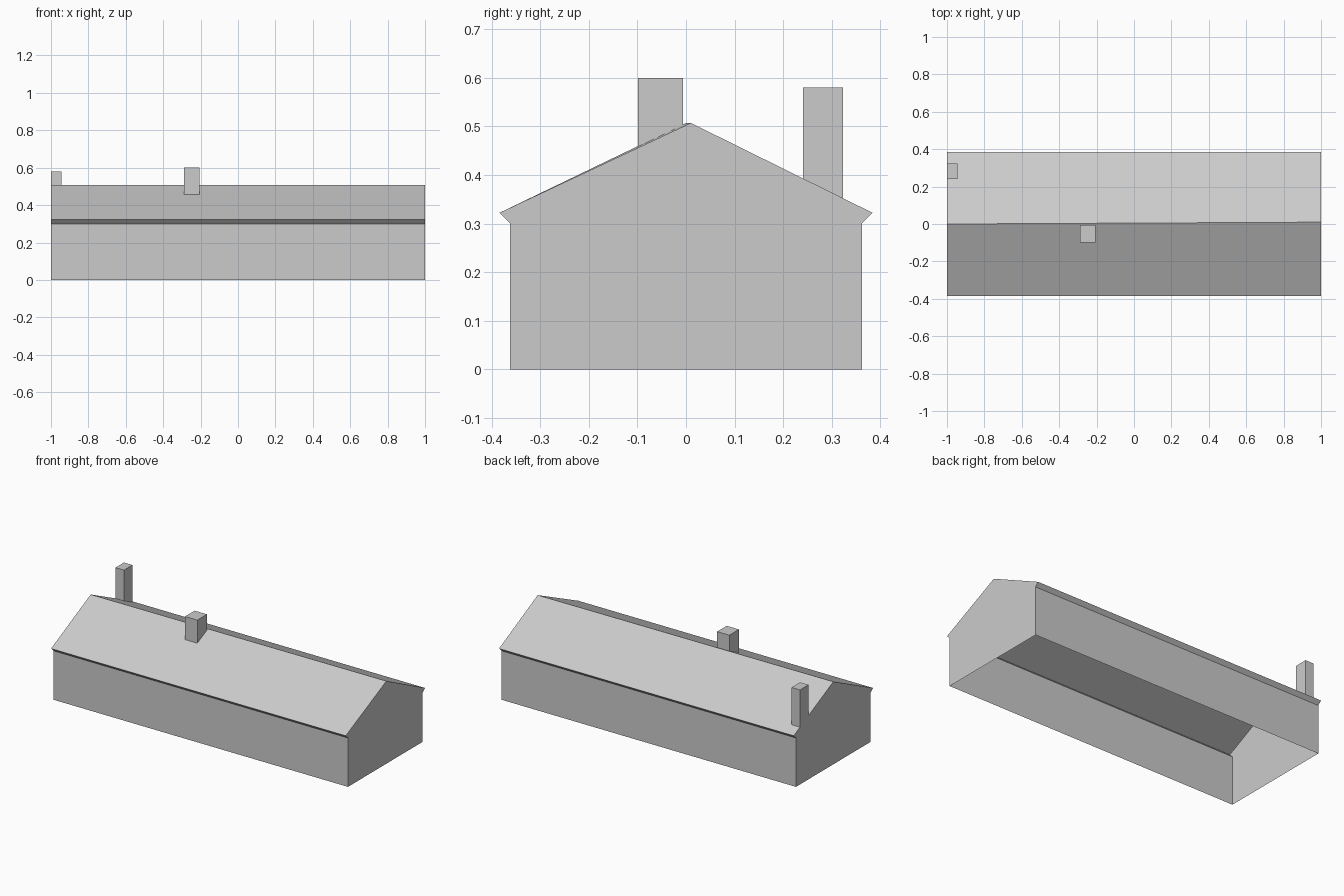
import bpy
import bmesh

if "Cube" in bpy.data.objects:
    bpy.data.objects.remove(bpy.data.objects["Cube"])

EAVE_Y, EAVE_Z = 0.384, 0.322
WALL_Y, WALL_Z = 0.362, 0.30
RIDGE_Z = 0.507


def make_object(name, bm):
    bmesh.ops.recalc_face_normals(bm, faces=bm.faces[:])
    mesh = bpy.data.meshes.new(name)
    bm.to_mesh(mesh)
    bm.free()
    obj = bpy.data.objects.new(name, mesh)
    bpy.context.collection.objects.link(obj)
    return obj


def ridge_y(x):
    # the ridge drifts very slightly along the length
    return 0.005 + 0.005 * x


def roof_z(x, y):
    r = ridge_y(x)
    t = (EAVE_Y - y) / (EAVE_Y - r) if y > r else (y + EAVE_Y) / (r + EAVE_Y)
    return EAVE_Z + t * (RIDGE_Z - EAVE_Z)


# House shell: gable profile at each end, joined by strips, open underneath
def house_shell():
    bm = bmesh.new()
    ends = []
    for x in (-1, 1):
        profile = [(-WALL_Y, 0), (-WALL_Y, WALL_Z), (-EAVE_Y, EAVE_Z),
                   (ridge_y(x), RIDGE_Z),
                   (EAVE_Y, EAVE_Z), (WALL_Y, WALL_Z), (WALL_Y, 0)]
        ends.append([bm.verts.new((x, y, z)) for y, z in profile])
        bm.faces.new(ends[-1])
    a, b = ends
    for i in range(len(a) - 1):
        bm.faces.new((a[i], a[i + 1], b[i + 1], b[i]))
    obj = make_object("house_shell", bm)
    # keep the open shell facing outwards
    if obj.data.polygons[0].normal.x > 0:
        obj.data.flip_normals()


# Chimney: box whose lower edge follows the roof slope
def chimney(name, x0, x1, y0, y1, top):
    bm = bmesh.new()
    corners = [(x0, y0), (x1, y0), (x1, y1), (x0, y1)]
    low = [bm.verts.new((x, y, roof_z(x, y))) for x, y in corners]
    high = [bm.verts.new((x, y, top)) for x, y in corners]
    for i in range(4):
        j = (i + 1) % 4
        bm.faces.new((low[i], low[j], high[j], high[i]))
    bm.faces.new(high)
    obj = make_object(name, bm)
    if obj.data.polygons[4].normal.z < 0:
        obj.data.flip_normals()


house_shell()
chimney("ridge_chimney", -0.29, -0.207, -0.099, -0.006, 0.60)
chimney("gable_chimney", -1.0, -0.943, 0.241, 0.323, 0.58)
